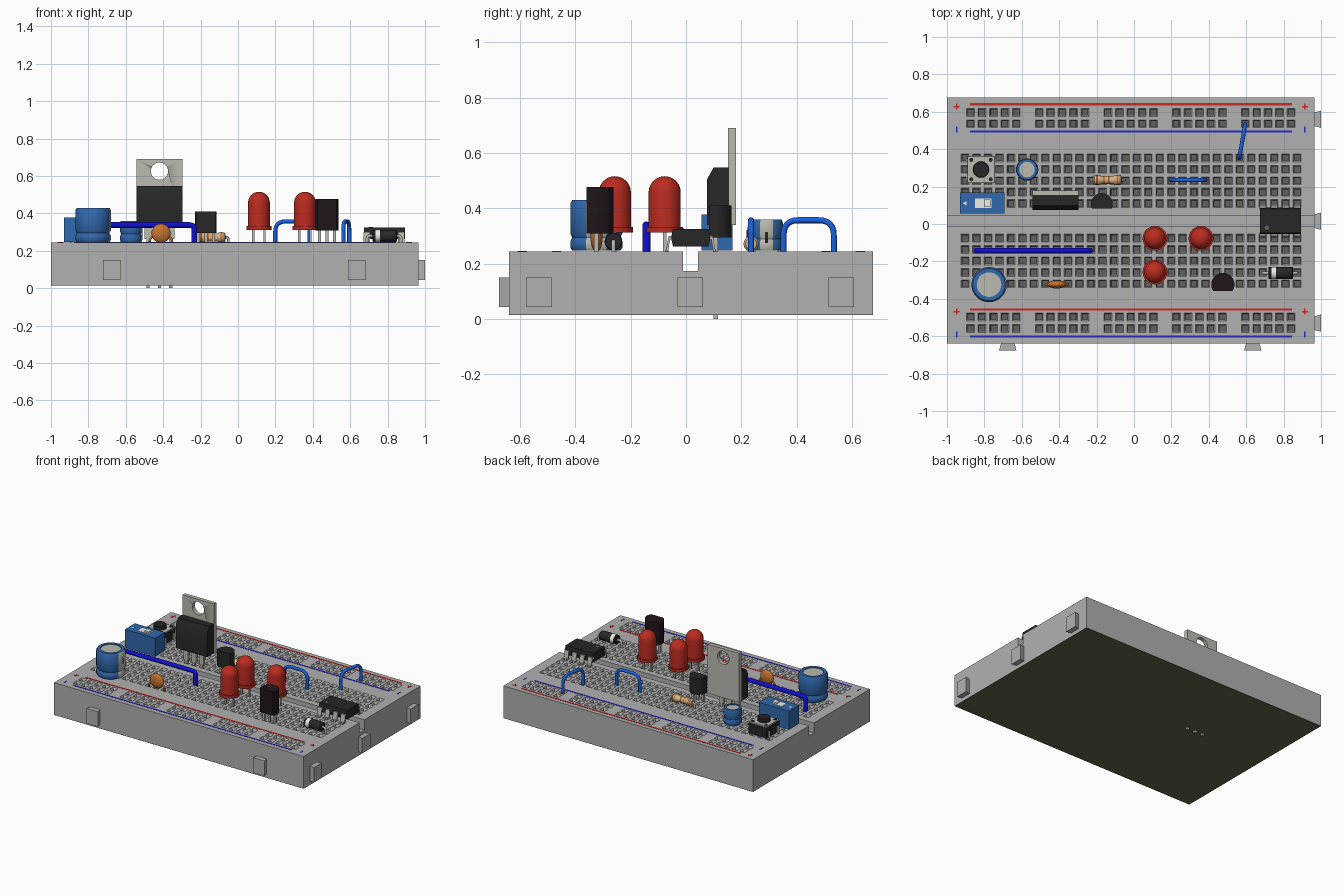
import bpy, bmesh
from math import pi, cos, sin, radians
from mathutils import Matrix, Vector

if "Cube" in bpy.data.objects:
    bpy.data.objects.remove(bpy.data.objects["Cube"])

TOP, P = 0.245, 0.0612            # board top height, hole pitch
COL1 = 0.872                      # x of column 1


def mat(name, *rgb):
    m = bpy.data.materials.new(name)
    m.diffuse_color = (*rgb, 1)
    m.use_nodes = True
    m.node_tree.nodes["Principled BSDF"].inputs["Base Color"].default_value = m.diffuse_color
    return m


RED, BLUE = mat("red", .62, .02, .02), mat("line_blue", .02, .02, .62)
LED, BLACK = mat("led_red", .5, .025, .015), mat("black", .02, .02, .02)
PLUM, CAPBLUE = mat("plum_black", .015, .008, .012), mat("cap_blue", .03, .14, .42)
WIRE, NAVY = mat("wire_blue", .01, .12, .75), mat("wire_navy", .005, .005, .65)
OLIVE, ORANGE = mat("olive", .13, .13, .075), mat("orange", .55, .17, .03)
TAN, METAL = mat("tan", .68, .45, .24), mat("metal", .5, .49, .44)
BROWN, WHITE = mat("brown", .3, .1, .03), mat("white", .85, .85, .8)
DARK = mat("hole_dark", .12, .12, .12)


def finish(name, bm, m=None, smooth=True):
    me = bpy.data.meshes.new(name)
    bm.to_mesh(me)
    bm.free()
    if smooth:
        me.shade_smooth()
        me.set_sharp_from_angle(angle=radians(35))
    if m:
        me.materials.append(m)
    ob = bpy.data.objects.new(name, me)
    bpy.context.collection.objects.link(ob)
    return ob


def prism_bm(pts, a, b, axis):
    bm = bmesh.new()
    place = (lambda u, v, w: (w, u, v), lambda u, v, w: (u, w, v), lambda u, v, w: (u, v, w))[axis]
    rings = [[bm.verts.new(place(u, v, w)) for u, v in pts] for w in (a, b)]
    for r in rings:
        bm.faces.new(r)
    n = len(pts)
    for i in range(n):
        j = (i + 1) % n
        bm.faces.new((rings[0][i], rings[0][j], rings[1][j], rings[1][i]))
    bmesh.ops.recalc_face_normals(bm, faces=bm.faces)
    return bm


def prism(name, pts, a, b, axis, m=None):
    return finish(name, prism_bm(pts, a, b, axis), m)


def box(name, x0, x1, y0, y1, z0, z1, m=None):
    return prism(name, [(x0, y0), (x1, y0), (x1, y1), (x0, y1)], z0, z1, 2, m)


def lathe(name, prof, loc, m=None, axis='Z', a0=0, a1=2 * pi, steps=32):
    bm = bmesh.new()
    vs = [bm.verts.new((r * cos(a0), r * sin(a0), z)) for r, z in prof]
    es = [bm.edges.new(e) for e in zip(vs, vs[1:])]
    bmesh.ops.spin(bm, geom=vs + es, cent=(0, 0, 0), axis=(0, 0, 1), angle=a1 - a0, steps=steps)
    bmesh.ops.remove_doubles(bm, verts=bm.verts, dist=1e-5)
    bmesh.ops.recalc_face_normals(bm, faces=bm.faces)
    rot = Matrix.Rotation(pi / 2, 4, 'Y') if axis == 'X' else Matrix()
    bm.transform(Matrix.Translation(loc) @ rot)
    return finish(name, bm, m)


def tube(name, pts, r, m, bend=0.04):
    pts = [Vector(p) for p in pts]
    path = [pts[0]]
    for a, b, c in zip(pts, pts[1:], pts[2:]):      # round every corner
        s, e = b + (a - b).normalized() * bend, b + (c - b).normalized() * bend
        path += [s * (1 - t) ** 2 + b * 2 * t * (1 - t) + e * t * t for t in [i / 6 for i in range(7)]]
    path.append(pts[-1])
    cu = bpy.data.curves.new(name, 'CURVE')
    cu.dimensions, cu.bevel_depth, cu.bevel_resolution, cu.use_fill_caps = '3D', r, 3, True
    sp = cu.splines.new('POLY')
    sp.points.add(len(path) - 1)
    for q, v in zip(sp.points, path):
        q.co = (*v, 1)
    cu.materials.append(m)
    ob = bpy.data.objects.new(name, cu)
    bpy.context.collection.objects.link(ob)
    bpy.ops.object.select_all(action='DESELECT')
    ob.select_set(True)
    bpy.context.view_layer.objects.active = ob
    bpy.ops.object.convert(target='MESH')


# Board: channelled body whose top is rebuilt as strips with recessed square holes
bm = prism_bm([(-.64, .017), (.675, .017), (.675, TOP), (.043, TOP), (.043, .173),
               (-.01, .173), (-.01, TOP), (-.64, TOP)], -1, .965, 0)
bmesh.ops.delete(bm, geom=[f for f in bm.faces if f.normal.z > .9 and f.calc_center_median().z > .24],
                 context='FACES_ONLY')
main_x = [COL1 - P * i for i in range(29, -1, -1)]
rail_x = [-.874 + P * (6 * g + i) for g in range(5) for i in range(5)]
strips = [(-.64, -.41, rail_x, [-.558, -.497]), (-.41, -.01, main_x, [-.075 - P * i for i in range(4, -1, -1)]),
          (.043, .44, main_x, [.109 + P * i for i in range(5)]), (.44, .675, rail_x, [.536, .597])]
holes, H = [], .021
for y0, y1, hx, hy in strips:
    xs = [-1] + [x + s for x in hx for s in (-H, H)] + [.965]
    ys = [y0] + [y + s for y in hy for s in (-H, H)] + [y1]
    g = [[bm.verts.new((x, y, TOP)) for x in xs] for y in ys]
    for j in range(len(ys) - 1):
        for i in range(len(xs) - 1):
            f = bm.faces.new((g[j][i], g[j][i + 1], g[j + 1][i + 1], g[j + 1][i]))
            if i % 2 and j % 2:
                holes.append(f)
bm.normal_update()
bmesh.ops.inset_individual(bm, faces=holes, thickness=.009, depth=-.014)
bm.normal_update()
bmesh.ops.inset_individual(bm, faces=holes, thickness=.0005, depth=-.06)
for f in holes:
    f.material_index = 1
board = finish("board", bm, smooth=False)
board.data.materials.append(mat("board_grey", .44, .44, .44))
board.data.materials.append(DARK)
box("adhesive_backing", -1, .965, -.64, .675, .015, .017, OLIVE)

# Dovetail tabs on the right and front sides
for y in (-.53, .015, .56):
    prism("side_tab", [(.96, y - .035), (1, y - .046), (1, y + .046), (.96, y + .035)], .043, .15, 2,
          board.data.materials[0])
for x in (-.675, .635):
    prism("front_tab", [(x - .035, -.635), (x - .046, -.675), (x + .046, -.675), (x + .035, -.635)], .043, .15, 2,
          board.data.materials[0])

# Rail lines with plus and minus marks
for y, m, my in ((.64, RED, .628), (.495, BLUE, .505), (-.457, RED, -.468), (-.602, BLUE, -.59)):
    box("rail_line", -.877, .845, y - .006, y + .006, TOP - .002, TOP + .0015, m)
    for x in (-.948, .913):
        box("rail_mark", x - .004, x + .004, my - .016, my + .016, TOP - .002, TOP + .0015, m)
        if m is RED:
            box("rail_mark_cross", x - .016, x + .016, my - .004, my + .004, TOP - .002, TOP + .0012, m)


# Electrolytic capacitors: grooved can, grey top and side stripe
def capacitor(name, x, y, r, z1, zg):
    z0 = TOP + .003
    side = [(r * .93, z0), (r, z0 + .01), (r, zg - .014), (r * .92, zg), (r, zg + .014), (r, z1 - .012), (r * .92, z1)]
    lathe(name, [(0, z0)] + side + [(r * .7, z1), (r * .7, z1 - .006), (0, z1 - .006)], (x, y, 0), CAPBLUE)
    lathe(name + "_top", [(r * .7, z1 - .005), (0, z1 - .005)], (x, y, 0), METAL)
    lathe(name + "_stripe", [(a + .0015, z) for a, z in side], (x, y, 0), METAL, a0=-.4, a1=.4, steps=8)
    box(name + "_minus", x + r, x + r + .003, y - .006, y + .006, z1 - .085, z1 - .045, BLACK)


capacitor("large_capacitor", -.775, -.324, .094, .43, .295)
capacitor("small_capacitor", -.572, .291, .059, .36, .29)

# Push button
bx, by = -.818, .291
box("button_body", bx - .072, bx + .072, by - .072, by + .072, TOP + .002, .322, BLACK)
box("button_plate", bx - .07, bx + .07, by - .07, by + .07, .322, .33, METAL)
lathe("button_cap", [(0, .3), (.043, .3), (.043, .354), (.04, .357), (0, .357)], (bx, by, 0), BLACK)
for sx in (-1, 1):
    for sy in (-1, 1):
        lathe("button_rivet", [(.011, .32), (.011, .334), (0, .334)], (bx + sx * .052, by + sy * .052, 0), BLACK, steps=12)
        box("button_leg", bx + sx * .075 - .004, bx + sx * .075 + .004, by + sy * .05 - .01, by + sy * .05 + .01,
            .2, .29, METAL)

# Slide switch
box("switch_body", -.93, -.692, .056, .168, TOP + .002, .377, CAPBLUE)
box("switch_slot", -.85, -.762, .086, .136, .37, .3785, WHITE)
box("switch_knob", -.802, -.768, .092, .13, .37, .388, WHITE)
prism("switch_pointer", [(-.915, .111), (-.895, .123), (-.895, .099)], .37, .3785, 2, WHITE)

# Power regulator: body, drilled metal tab and three legs
rx = -.42
prism("regulator_body", [(.076, .34), (.076, .505), (.1, .548), (.155, .548), (.155, .34)], rx - .123, rx + .123, 0, BLACK)
tab = box("regulator_tab", rx - .123, rx + .123, .152, .18, .34, .69, METAL)
cut = prism("tab_hole_cutter", [(rx + .046 * cos(i * pi / 16), .626 + .046 * sin(i * pi / 16)) for i in range(32)], .1, .25, 1)
mod = tab.modifiers.new("hole", 'BOOLEAN')
mod.operation, mod.object, mod.solver = 'DIFFERENCE', cut, 'EXACT'
bpy.context.view_layer.objects.active = tab
bpy.ops.object.modifier_apply(modifier="hole")
bpy.data.objects.remove(cut)
for d in (-P, 0, P):
    box("regulator_leg", rx + d - .018, rx + d + .018, .1, .116, .262, .345, METAL)
    box("regulator_pin", rx + d - .009, rx + d + .009, .1, .116, 0, .262, METAL)


# Small transistors with a flat front
def transistor(name, x, yc, r, flat, z0, z1, m):
    a = -pi / 2 + pi * .5 - abs(flat / r) * 1.05
    n = 24
    pts = [(x + r * cos(t), yc + r * sin(t)) for t in [a + (pi - 2 * a) * i / n for i in range(n + 1)]]
    prism(name, pts, z0, z1, 2, m)
    for d in (-.04, 0, .04):
        box(name + "_leg", x + d - .008, x + d + .008, yc - .008, yc + .008, .2, z0 + .01, METAL)


transistor("short_transistor", -.172, .107, .058, -.024, .295, .41, BLACK)
transistor("tall_transistor", .475, -.324, .062, -.036, .31, .477, PLUM)

# LEDs: flanged dome on two legs
for x, y in ((.112, -.077), (.358, -.077), (.112, -.257)):
    dome = [(.058 * cos(i * pi / 16), .458 + .058 * sin(i * pi / 16)) for i in range(9)]
    lathe("led", [(0, .312), (.066, .312), (.066, .332), (.058, .332)] + dome, (x, y, 0), LED)
    for s in (-1, 1):
        box("led_leg", x + s * .03 - .006, x + s * .03 + .006, y - .006, y + .006, .2, .32, METAL)

# Diode
lathe("diode_body", [(0, .72), (.029, .72), (.032, .724), (.032, .846), (.029, .85), (0, .85)], (0, -.262, .28), BLACK, 'X')
lathe("diode_band", [(.0328, .735), (.0328, .76)], (0, -.262, .28), WHITE, 'X')
tube("diode_lead", [(.69, -.262, .2), (.69, -.262, .28), (.872, -.262, .28), (.872, -.262, .2)], .008, METAL, .015)

# Eight-legged chip
cy = .017
prism("chip_body", [(cy + u, z) for u, z in ((-.064, .262), (.064, .262), (.071, .294), (.064, .326), (-.064, .326), (-.071, .294))],
      .674, .892, 0, BLACK)
lathe("chip_dot", [(.012, .325), (.012, .327), (0, .327)], (.71, -.02, 0), DARK, steps=16)
for i in range(4):
    x = COL1 - P * i
    for s in (-1, 1):
        prism("chip_leg", [(cy + s * u, z) for u, z in ((.06, .3), (.08, .3), (.09, .245), (.082, .245), (.074, .288), (.06, .288))],
              x - .017, x + .017, 0, METAL)
        box("chip_pin", x - .008, x + .008, cy + s * .086 - .005, cy + s * .086 + .005, .2, .25, METAL)

# Resistor with bulged ends and colour bands
lathe("resistor_body", [(0, -.22), (.02, -.219), (.027, -.21), (.027, -.185), (.021, -.175), (.021, -.11),
                        (.027, -.1), (.027, -.075), (.02, -.066), (0, -.065)], (0, .235, .272), TAN, 'X')
for x, r, m in ((-.198, .0276, BROWN), (-.16, .0217, ORANGE), (-.135, .0217, BROWN), (-.088, .0276, ORANGE)):
    lathe("resistor_band", [(r, x - .005), (r, x + .005)], (0, .235, .272), m, 'X')
tube("resistor_lead", [(-.232, .235, .2), (-.232, .235, .272), (-.052, .235, .272), (-.052, .235, .2)], .007, METAL, .012)

# Ceramic disc capacitor
bm = bmesh.new()
bmesh.ops.create_uvsphere(bm, u_segments=24, v_segments=16, radius=1)
bm.transform(Matrix.Translation((-.412, -.323, .294)) @ Matrix.Diagonal((.051, .022, .051, 1)))
finish("disc_capacitor", bm, ORANGE)
for s in (-1, 1):
    tube("disc_capacitor_lead", [(-.412 + s * .03, -.323, .29), (-.412 + s * .06, -.323, .262), (-.412 + s * .06, -.323, .2)],
         .006, ORANGE, .012)

# Jumper wires
tube("long_jumper", [(-.843, -.143, .2), (-.843, -.143, .338), (-.234, -.143, .338), (-.234, -.143, .2)], .015, NAVY, .025)
tube("short_jumper", [(.199, .235, .2), (.199, .235, .357), (.382, .235, .357), (.382, .235, .2)], .011, WIRE, .055)
tube("rail_jumper", [(.595, .534, .2), (.595, .534, .357), (.563, .352, .357), (.563, .352, .2)], .011, WIRE, .055)
